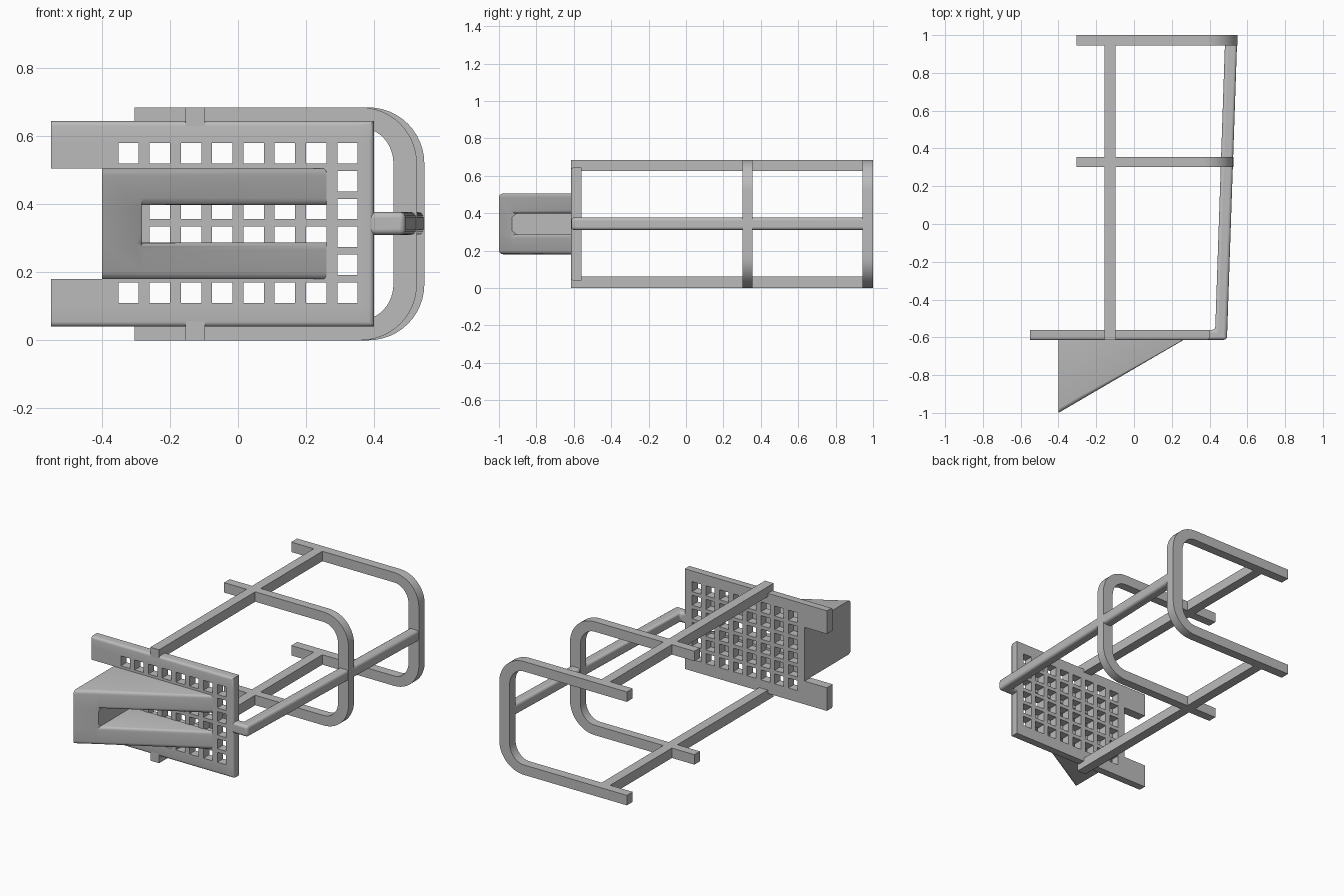
import bpy, bmesh, math

cube = bpy.data.objects.get("Cube")
if cube:
    bpy.data.objects.remove(cube, do_unlink=True)

grey = bpy.data.materials.new("plain_grey")
grey.use_nodes = True
grey.diffuse_color = (0.5, 0.5, 0.5, 1)
grey.node_tree.nodes["Principled BSDF"].inputs["Base Color"].default_value = (0.5, 0.5, 0.5, 1)

HEIGHT = 0.685
BAR = 0.06
PLATE_FRONT, PLATE_BACK = -0.615, -0.56


def finish(bm, name, bevel=0.0):
    """Turn the bmesh into a named grey object with smooth rounded edges."""
    bmesh.ops.recalc_face_normals(bm, faces=bm.faces[:])
    mesh = bpy.data.meshes.new(name)
    bm.to_mesh(mesh)
    bm.free()
    mesh.materials.append(grey)
    obj = bpy.data.objects.new(name, mesh)
    bpy.context.collection.objects.link(obj)
    bpy.ops.object.select_all(action='DESELECT')
    obj.select_set(True)
    bpy.context.view_layer.objects.active = obj
    bpy.ops.object.shade_smooth_by_angle(angle=math.radians(30))
    if bevel:
        mod = obj.modifiers.new("rounded_edges", 'BEVEL')
        mod.width, mod.segments = bevel, 4
    return obj


def loft(name, rings, bevel=0.0):
    """Join equal rings of points into a capped solid."""
    bm = bmesh.new()
    rows = [[bm.verts.new(p) for p in ring] for ring in rings]
    n = len(rows[0])
    for a, b in zip(rows, rows[1:]):
        for i in range(n):
            bm.faces.new((a[i], a[(i + 1) % n], b[(i + 1) % n], b[i]))
    bm.faces.new(rows[0])
    bm.faces.new(rows[-1])
    return finish(bm, name, bevel)


def grid_slab(xs, zs, filled, front, back):
    """Solid slab from the filled cells of an x/z grid; front is a function of x."""
    bm = bmesh.new()
    verts = {}

    def vert(i, k, side):
        key = (i, k, side)
        if key not in verts:
            verts[key] = bm.verts.new((xs[i], back if side else front(xs[i]), zs[k]))
        return verts[key]

    cells = {(i, k) for i in range(len(xs) - 1) for k in range(len(zs) - 1)
             if filled((xs[i] + xs[i + 1]) / 2, (zs[k] + zs[k + 1]) / 2)}
    for i, k in cells:
        corners = [(i, k), (i + 1, k), (i + 1, k + 1), (i, k + 1)]
        for side in (0, 1):
            bm.faces.new([vert(*c, side) for c in corners])
        for j, (di, dk) in enumerate([(0, -1), (1, 0), (0, 1), (-1, 0)]):
            if (i + di, k + dk) not in cells:
                a, b = corners[j], corners[(j + 1) % 4]
                bm.faces.new((vert(*a, 0), vert(*b, 0), vert(*b, 1), vert(*a, 1)))
    bmesh.ops.recalc_face_normals(bm, faces=bm.faces[:])
    return bm


def round_edges(bm, rule, size):
    edges = [e for e in bm.edges if rule(*[v.co for v in e.verts])
             and e.calc_face_angle(0) > 0.1]
    bmesh.ops.bevel(bm, geom=edges, offset=size, segments=4, profile=0.5,
                    affect='EDGES', clamp_overlap=False)


# Perforated plate with a notch in one end
hole = 0.03
hole_x = [-0.322 + 0.092 * i for i in range(8)]
hole_z = [0.14 + 0.082 * k for k in range(6)]
xs = sorted([-0.55, -0.40, 0.40] + [c + s * hole for c in hole_x for s in (-1, 1)])
zs = sorted([0.04, 0.18, 0.505, 0.645] + [c + s * hole for c in hole_z for s in (-1, 1)])


def plate_cell(x, z):
    in_hole = (any(abs(x - c) < hole for c in hole_x)
               and any(abs(z - c) < hole for c in hole_z))
    in_notch = x < -0.40 and 0.18 < z < 0.505
    return not in_hole and not in_notch


def plate_rim(a, b):
    if max(a.y, b.y) > PLATE_FRONT + 0.001:
        return False
    return any(abs(a[i] - v) < 0.001 and abs(b[i] - v) < 0.001
               for i, v in ((0, 0.40), (2, 0.04), (2, 0.645)))


bm = grid_slab(xs, zs, plate_cell, lambda x: PLATE_FRONT, PLATE_BACK)
round_edges(bm, plate_rim, 0.015)
finish(bm, "perforated_plate")

# Forked wedge: two sloping arms joined by an end wall
root = PLATE_FRONT + 0.005


def slope(x):
    return -1 + (x + 0.40) / 0.66 * (1 + PLATE_FRONT)


bm = grid_slab([-0.40, -0.282, 0.26], [0.18, 0.287, 0.398, 0.505],
               lambda x, z: x < -0.282 or not 0.287 < z < 0.398, slope, root)
round_edges(bm, lambda a, b: abs(a.z - b.z) < 0.001 and abs(a.x - b.x) > 0.01
            and max(a.y - slope(a.x), b.y - slope(b.x)) < 0.001, 0.02)
finish(bm, "forked_wedge")

# Long bars along the top and bottom
for name, z in (("bottom_bar", 0), ("top_bar", HEIGHT - BAR)):
    loft(name, [[(-0.155, y, z), (-0.097, y, z), (-0.097, y, z + BAR), (-0.155, y, z + BAR)]
                for y in (PLATE_FRONT, 0.98)])


# U-shaped frames with rounded corners
def u_frame(name, right, y0, y1):
    radius = 0.165
    cx = right - radius
    pairs = [((-0.305, HEIGHT), (-0.305, HEIGHT - BAR))]
    for cz, start in ((HEIGHT - radius, 90), (radius, 0)):
        for s in range(13):
            t = math.radians(start - s * 7.5)
            c, d = math.cos(t), math.sin(t)
            pairs.append(((cx + radius * c, cz + radius * d),
                          (cx + 0.096 * c, cz + (radius - BAR) * d)))
    pairs.append(((-0.305, 0), (-0.305, BAR)))
    loft(name, [[(o[0], y0, o[1]), (o[0], y1, o[1]), (i[0], y1, i[1]), (i[0], y0, i[1])]
                for o, i in pairs])


u_frame("middle_frame", 0.526, 0.303, 0.356)
u_frame("rear_frame", 0.548, 0.944, 1.0)

# Side rail bent round to meet the plate
plan = [(0.375, -0.613), (0.492, -0.613), (0.546, 0.97),
        (0.482, 0.97), (0.43, -0.56), (0.375, -0.56)]
loft("side_rail", [[(x, y, z) for x, y in plan] for z in (0.31, 0.377)], bevel=0.016)
